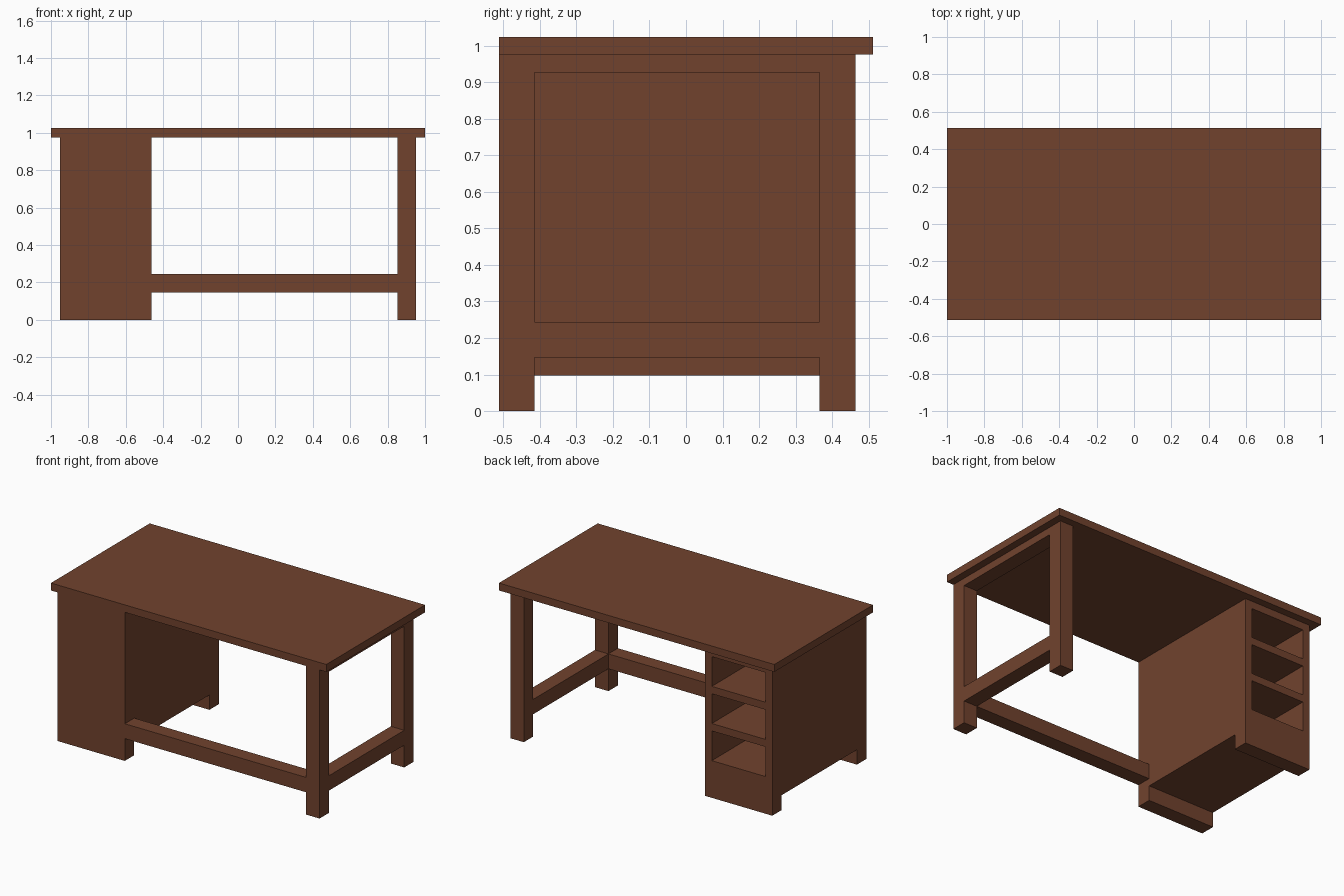
import bpy

if "Cube" in bpy.data.objects:
    bpy.data.objects.remove(bpy.data.objects["Cube"])

U = 2 / 41  # the desk sits on a regular module, 41 modules long

wood = bpy.data.materials.new("brown_wood")
wood.diffuse_color = (0.165, 0.055, 0.027, 1)
wood.use_nodes = True
wood.node_tree.nodes["Principled BSDF"].inputs["Base Color"].default_value = wood.diffuse_color


def box(name, x, y, z):
    """Box from (min, max) spans given in modules."""
    spans = (x, y, z)
    bpy.ops.mesh.primitive_cube_add(size=1, location=[(a + b) / 2 * U for a, b in spans])
    ob = bpy.context.object
    ob.name = name
    ob.scale = [(b - a) * U for a, b in spans]
    bpy.ops.object.transform_apply(location=False, rotation=False, scale=True)
    ob.data.materials.append(wood)
    return ob


def cut(target, cutter):
    mod = target.modifiers.new("cut", "BOOLEAN")
    mod.operation = "DIFFERENCE"
    mod.solver = "EXACT"
    mod.object = cutter
    bpy.context.view_layer.objects.active = target
    bpy.ops.object.modifier_apply(modifier=mod.name)
    bpy.data.objects.remove(cutter)


FRONT, BACK = (-10.5, -8.5), (7.5, 9.5)
LEG_X = (17.5, 19.5)
BETWEEN = (FRONT[1], BACK[0])

# Desk top
box("desk_top", (-20.5, 20.5), (-10.5, 10.5), (20, 21))

# Legs and rails on the open side
box("front_leg", LEG_X, FRONT, (0, 20))
box("back_leg", LEG_X, BACK, (0, 20))
box("side_stretcher", LEG_X, BETWEEN, (3, 5))
box("side_top_rail", LEG_X, BETWEEN, (19, 20))
box("front_stretcher", (-9.5, 17.5), FRONT, (3, 5))

# Pedestal: gap between the feet, three open cubbies facing the back
pedestal = box("pedestal", (-19.5, -9.5), (-10.5, 9.5), (0, 20))
cut(pedestal, box("foot_gap", (-21, -8), BETWEEN, (-1, 2)))
for z in (5, 10, 15):
    cut(pedestal, box("cubby", (-18.5, -10.5), (-8.5, 11), (z, z + 4)))
